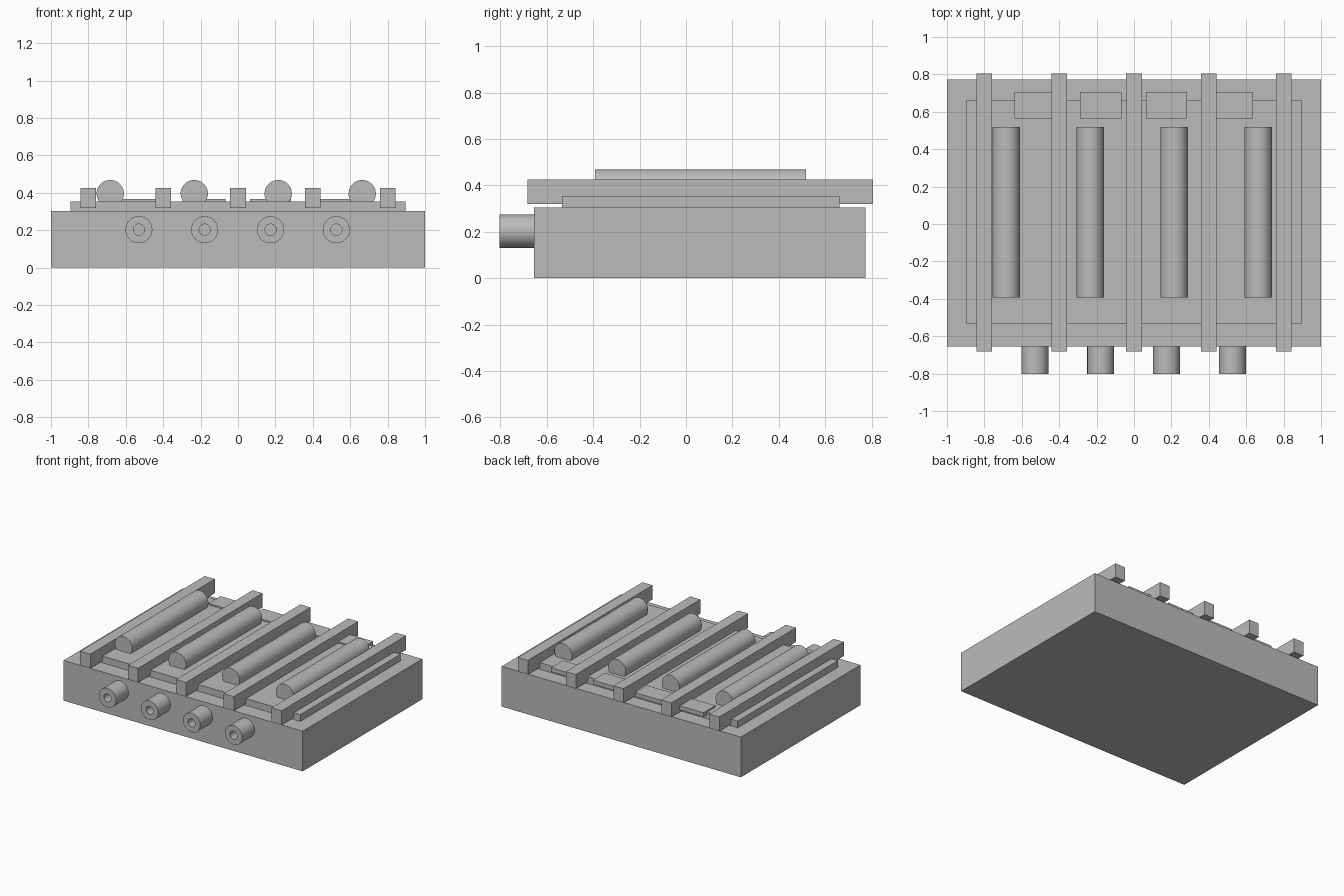
import bpy
import bmesh
import math

cube = bpy.data.objects.get("Cube")
if cube:
    bpy.data.objects.remove(cube, do_unlink=True)

grey = bpy.data.materials.new("plain_grey")
grey.use_nodes = True
grey.diffuse_color = (0.5, 0.5, 0.5, 1)
grey.node_tree.nodes["Principled BSDF"].inputs["Base Color"].default_value = grey.diffuse_color


def finish(name, bm, smooth=False):
    """Turn a bmesh into a named grey object."""
    bmesh.ops.recalc_face_normals(bm, faces=bm.faces)
    mesh = bpy.data.meshes.new(name)
    bm.to_mesh(mesh)
    bm.free()
    mesh.materials.append(grey)
    obj = bpy.data.objects.new(name, mesh)
    bpy.context.collection.objects.link(obj)
    if smooth:
        bpy.ops.object.select_all(action="DESELECT")
        obj.select_set(True)
        bpy.context.view_layer.objects.active = obj
        bpy.ops.object.shade_smooth_by_angle(angle=math.radians(40))
    return obj


def box(name, x, y, z):
    """Box from (low, high) pairs on each axis."""
    bm = bmesh.new()
    bmesh.ops.create_cube(bm, size=1)
    for v in bm.verts:
        v.co = [lo + (c + 0.5) * (hi - lo) for c, (lo, hi) in zip(v.co, (x, y, z))]
    return finish(name, bm)


def lathe_y(name, x, z, profile, steps=48):
    """Spin a (radius, y) profile about an axis running front to back."""
    bm = bmesh.new()
    verts = [bm.verts.new((x + r, y, z)) for r, y in profile]
    edges = [bm.edges.new(pair) for pair in zip(verts, verts[1:])]
    bmesh.ops.spin(bm, geom=verts + edges, cent=(x, 0, z), axis=(0, 1, 0),
                   angle=math.tau, steps=steps)
    bmesh.ops.remove_doubles(bm, verts=bm.verts, dist=0.0005)
    return finish(name, bm, smooth=True)


# Base block and the raised deck on it
box("base_block", (-1, 1), (-0.655, 0.773), (0, 0.304))
box("deck_plate", (-0.896, 0.896), (-0.535, 0.662), (0.304, 0.355))

# Rails running front to back, overhanging both ends
for i in range(5):
    x = 0.4 * (i - 2)
    box(f"rail_{i + 1}", (x - 0.042, x + 0.042), (-0.682, 0.805), (0.319, 0.426))

# Rollers, sockets and rear tabs, four of each
for i in range(4):
    lathe_y(f"roller_{i + 1}", -0.683 + 0.449 * i, 0.396,
            [(0, -0.392), (0.073, -0.392), (0.073, 0.518), (0, 0.518)])

    x = -0.53 + 0.352 * i
    lathe_y(f"front_socket_{i + 1}", x, 0.203,
            [(0, -0.66), (0.03, -0.66), (0.03, -0.803), (0.072, -0.803),
             (0.072, -0.65), (0, -0.65)])
    box(f"rear_tab_{i + 1}", (x - 0.11, x + 0.11), (0.563, 0.706), (0.335, 0.366))
